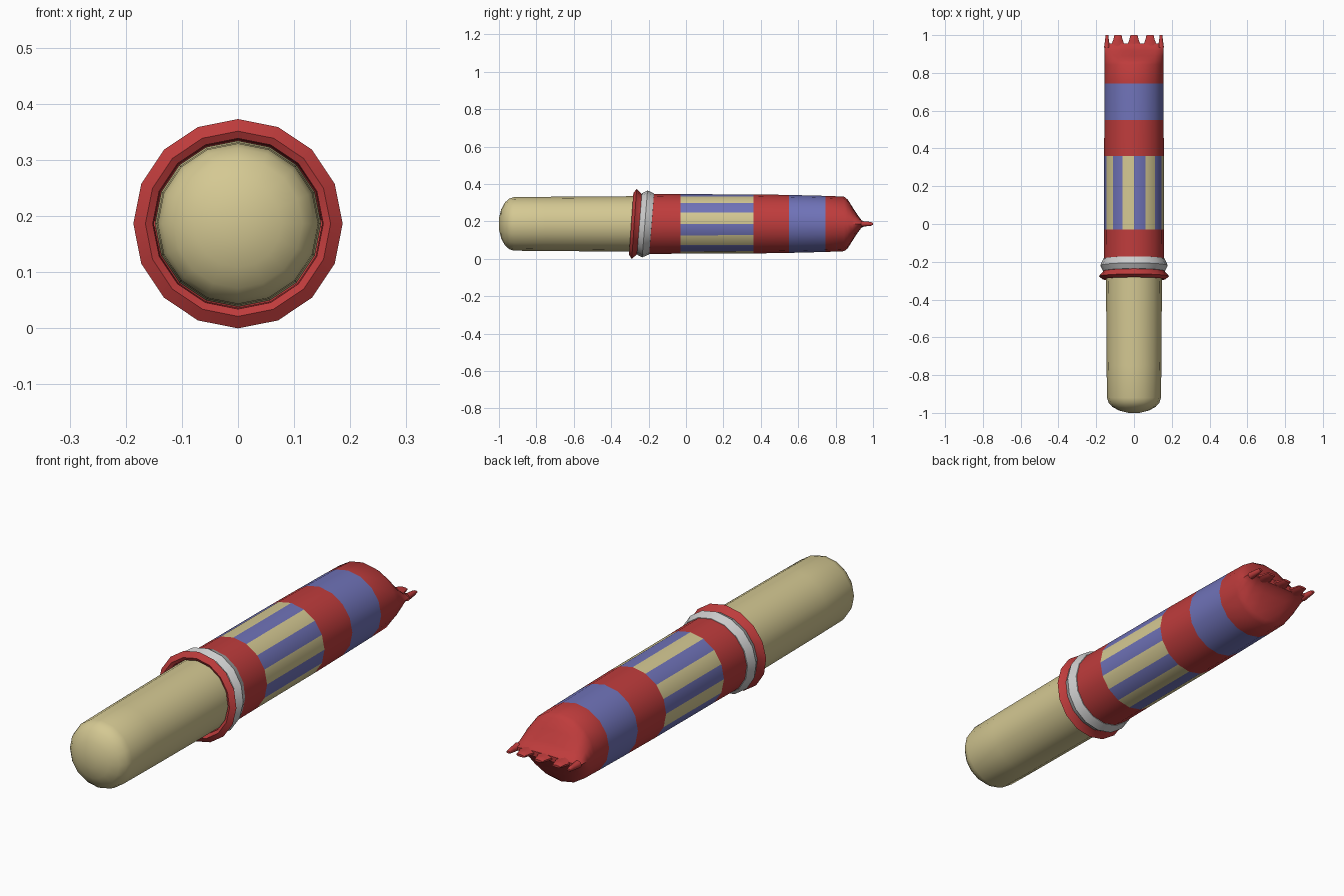
import bpy, bmesh, math

if "Cube" in bpy.data.objects:
    bpy.data.objects.remove(bpy.data.objects["Cube"])

ZC = 0.1865   # height of the long axis


def material(name, rgb):
    m = bpy.data.materials.new(name)
    m.diffuse_color = (*rgb, 1)
    m.use_nodes = True
    m.node_tree.nodes["Principled BSDF"].inputs["Base Color"].default_value = m.diffuse_color
    return m


CREAM = material("cream", (0.66, 0.58, 0.29))
RED = material("red", (0.52, 0.045, 0.045))
BLUE = material("blue", (0.16, 0.17, 0.48))


def loft(name, rings, mats=(), sides=16, cx=0, tilt=0.0, caps=(True, True), paint=None):
    """Skin rings of (y, half width, half height) along y."""
    bm = bmesh.new()
    loops = []
    for y, rx, rz in rings:
        loop = []
        for i in range(sides):
            a = math.pi / 2 - 2 * math.pi * i / sides
            z = rz * math.sin(a)
            loop.append(bm.verts.new((cx + rx * math.cos(a), y + tilt * z, ZC + z)))
        loops.append(loop)
    for j in range(len(loops) - 1):
        for i in range(sides):
            k = (i + 1) % sides
            f = bm.faces.new((loops[j][i], loops[j][k], loops[j + 1][k], loops[j + 1][i]))
            if paint:
                f.material_index = paint(j, i)
    if caps[0]:
        bm.faces.new(loops[0])
    if caps[1]:
        bm.faces.new(loops[-1])
    bmesh.ops.recalc_face_normals(bm, faces=bm.faces)
    me = bpy.data.meshes.new(name)
    bm.to_mesh(me)
    bm.free()
    for m in mats:
        me.materials.append(m)
    ob = bpy.data.objects.new(name, me)
    bpy.context.collection.objects.link(ob)
    bpy.ops.object.select_all(action='DESELECT')
    ob.select_set(True)
    bpy.context.view_layer.objects.active = ob
    bpy.ops.object.shade_smooth_by_angle(angle=math.radians(40))
    return ob


# Bare stick with a rounded end
stick = [(-1.0, 0.03), (-0.988, 0.078), (-0.968, 0.115), (-0.945, 0.135),
         (-0.92, 0.143), (-0.75, 0.145), (-0.3, 0.148), (-0.15, 0.148)]
loft("stick", [(y, r, r) for y, r in stick], [CREAM])

# Flared, folded lip of the wrapper, slightly tilted
lip = [(-0.24, 0.150), (-0.285, 0.152), (-0.293, 0.165), (-0.277, 0.1865),
       (-0.248, 0.161), (-0.17, 0.158)]
loft("wrapper_lip", [(y, r, r) for y, r in lip], [RED], tilt=0.07, caps=(False, False))

# Grey band behind the lip
band = [(-0.25, 0.156), (-0.249, 0.164), (-0.22, 0.179), (-0.184, 0.163), (-0.183, 0.156)]
loft("band", [(y, r, r) for y, r in band], tilt=0.08, caps=(False, False))

# Wrapper body: red, striped panel, red, blue, then pinched flat
body = [(-0.2, 0.160, 0.161), (-0.03, 0.159, 0.159), (0.36, 0.158, 0.158),
        (0.55, 0.157, 0.155), (0.745, 0.157, 0.150), (0.845, 0.157, 0.146),
        (0.865, 0.157, 0.130), (0.89, 0.157, 0.090), (0.918, 0.157, 0.047),
        (0.938, 0.157, 0.020), (0.955, 0.157, 0.012)]


def wrapper_paint(j, i):
    if j == 1:
        return 1 if i % 2 == 0 else 2
    return 1 if j == 3 else 0


loft("wrapper_body", body, [RED, BLUE, CREAM], caps=(False, True), paint=wrapper_paint)

# Puffy teeth along the crimped end
for n, (cx, w) in enumerate([(-0.143, 0.016), (-0.085, 0.040), (0, 0.040),
                             (0.085, 0.040), (0.143, 0.016)]):
    tooth = [(0.935, w, 0.016), (0.955, w * 0.85, 0.013), (0.975, w * 0.65, 0.012),
             (0.99, w * 0.55, 0.010), (1.0, w * 0.5, 0.005)]
    # outer teeth keep their straight side flush with the wrapper edge
    loft(f"crimp_tooth_{n + 1}", tooth, [RED], sides=10, cx=cx)
